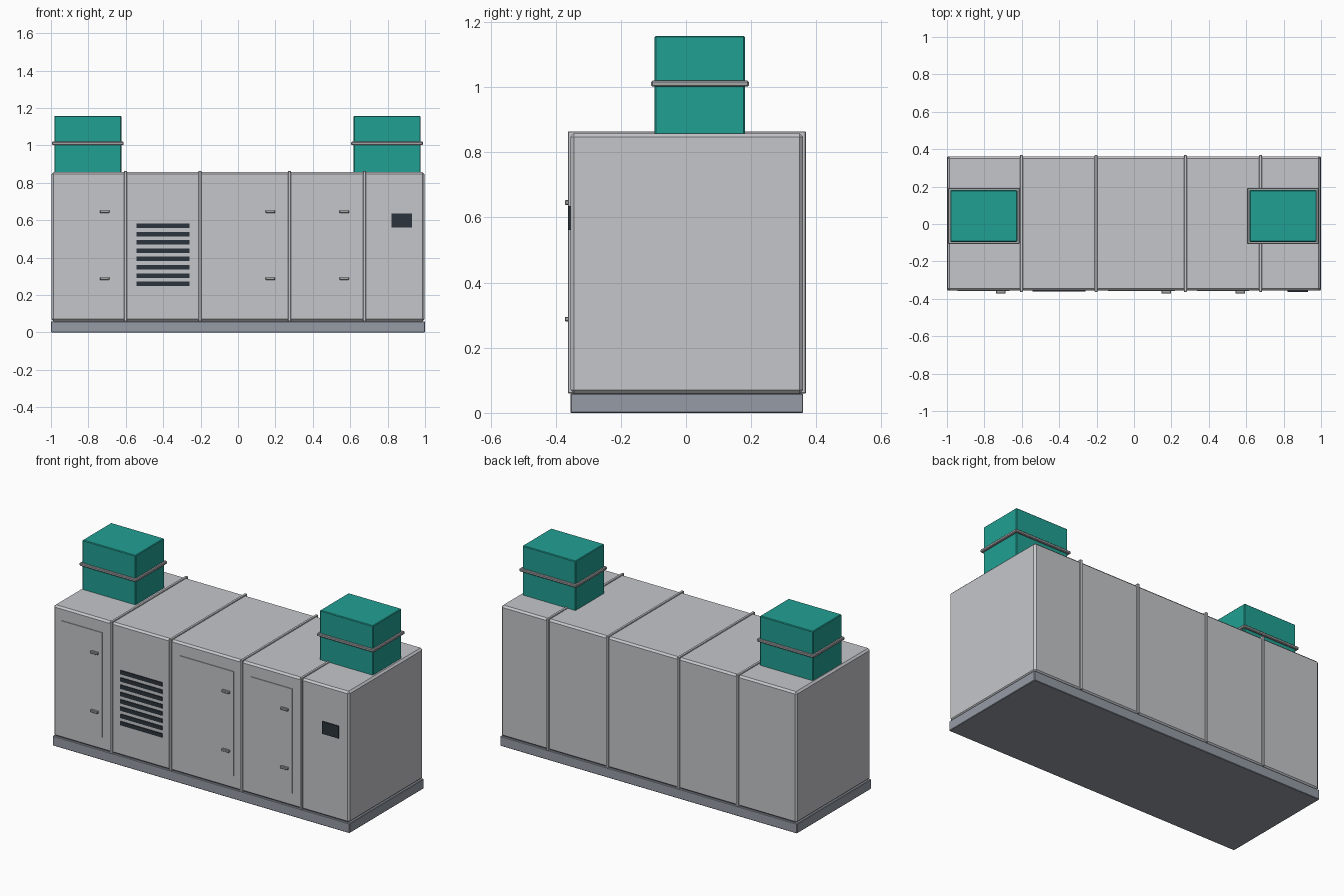
import bpy, bmesh

if "Cube" in bpy.data.objects:
    bpy.data.objects.remove(bpy.data.objects["Cube"])


def material(name, rgb):
    m = bpy.data.materials.new(name)
    m.diffuse_color = (*rgb, 1)
    m.use_nodes = True
    m.node_tree.nodes["Principled BSDF"].inputs["Base Color"].default_value = m.diffuse_color
    return m


PANEL = material("light_grey_panel", (0.56, 0.565, 0.59))
TRIM = material("grey_trim", (0.38, 0.385, 0.40))
STEEL = material("blue_grey_base", (0.30, 0.33, 0.38))
TEAL = material("teal_duct", (0.015, 0.35, 0.295))
DARK = material("dark_slot", (0.025, 0.034, 0.045))


def box(name, mat, x, y, z, bevel=0.0):
    """Box from (min, max) ranges, with an optional chamfer."""
    bm = bmesh.new()
    bmesh.ops.create_cube(bm, size=1)
    for v in bm.verts:
        v.co = [r[0] + (c + 0.5) * (r[1] - r[0]) for c, r in zip(v.co, (x, y, z))]
    mesh = bpy.data.meshes.new(name)
    bm.to_mesh(mesh)
    bm.free()
    mesh.materials.append(mat)
    ob = bpy.data.objects.new(name, mesh)
    bpy.context.collection.objects.link(ob)
    if bevel:
        mod = ob.modifiers.new("chamfer", 'BEVEL')
        mod.width = bevel
        mod.segments = 1
    return ob


FRONT, BACK = -0.355, 0.36

# Base plinth and cabinet
box("base_frame", STEEL, (-1, 1), (FRONT, BACK), (0, 0.06), 0.003)
box("cabinet", PANEL, (-0.997, 0.997), (FRONT, BACK), (0.06, 0.858), 0.011)

# Section joint bands wrapped around the cabinet
for i, x in enumerate((-0.602, -0.203, 0.275, 0.677)):
    box(f"joint_band_{i}", PANEL, (x - 0.008, x + 0.008),
        (FRONT - 0.008, BACK + 0.008), (0.06, 0.864), 0.002)

# Access doors, each with two handles
for i, (x0, x1) in enumerate(((-0.945, -0.666), (-0.14, 0.22), (0.337, 0.615))):
    box(f"door_{i}", PANEL, (x0, x1), (FRONT - 0.004, FRONT + 0.01), (0.14, 0.778))
    for j, z in enumerate((0.288, 0.646)):
        box(f"door_handle_{i}_{j}", TRIM, (x1 - 0.072, x1 - 0.022),
            (FRONT - 0.017, FRONT), (z - 0.007, z + 0.007), 0.002)

# Ventilation slots
for i in range(8):
    z = 0.26 + i * 0.0444
    box(f"vent_slot_{i}", DARK, (-0.542, -0.26), (FRONT - 0.005, FRONT + 0.004),
        (z - 0.012, z + 0.012))

# Control display
box("control_display", DARK, (0.82, 0.93), (FRONT - 0.008, FRONT + 0.001), (0.562, 0.636))

# Roof ducts with flanges
for side, x in (("left", -0.803), ("right", 0.797)):
    box(f"duct_{side}", TEAL, (x - 0.179, x + 0.179), (-0.096, 0.181), (0.85, 1.158), 0.004)
    box(f"duct_flange_{side}", TRIM, (x - 0.192, x + 0.192), (-0.107, 0.193),
        (1.002, 1.02), 0.004)
